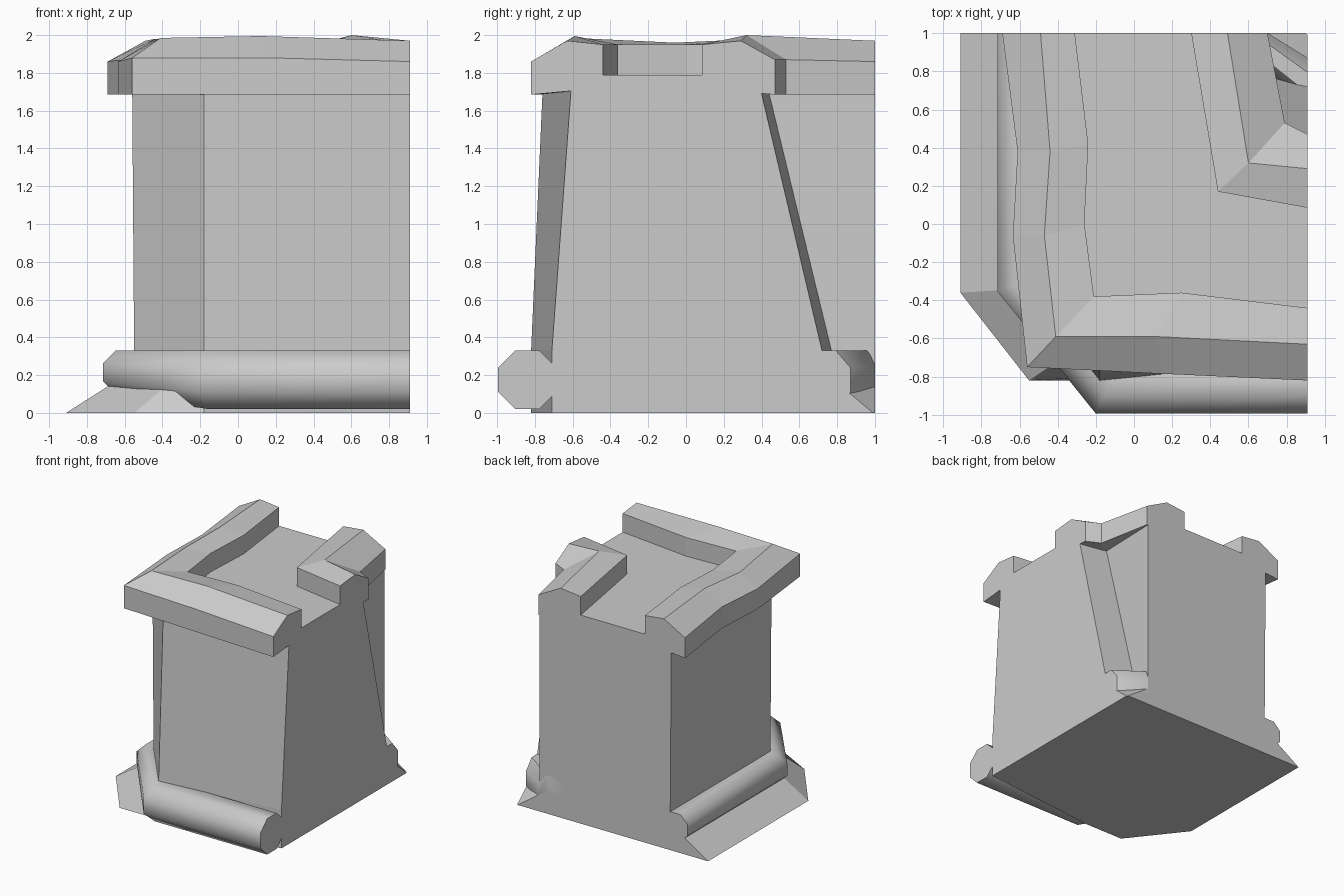
import bpy, bmesh, math

cube = bpy.data.objects.get("Cube")
if cube:
    bpy.data.objects.remove(cube, do_unlink=True)

stone = bpy.data.materials.new("grey_stone")
stone.use_nodes = True
GREY = (0.6, 0.6, 0.6, 1.0)
stone.diffuse_color = GREY
stone.node_tree.nodes["Principled BSDF"].inputs["Base Color"].default_value = GREY


def loft(name, rings, smooth=False):
    """Skin closed rings of equal length and cap both ends."""
    bm = bmesh.new()
    rows = [[bm.verts.new(p) for p in ring] for ring in rings]
    n = len(rows[0])
    for a, b in zip(rows, rows[1:]):
        for i in range(n):
            j = (i + 1) % n
            bm.faces.new((a[i], a[j], b[j], b[i]))
    bm.faces.new(rows[0])
    bm.faces.new(rows[-1])
    bmesh.ops.recalc_face_normals(bm, faces=bm.faces)
    mesh = bpy.data.meshes.new(name)
    bm.to_mesh(mesh)
    bm.free()
    mesh.materials.append(stone)
    obj = bpy.data.objects.new(name, mesh)
    bpy.context.collection.objects.link(obj)
    if smooth:
        bpy.ops.object.select_all(action='DESELECT')
        obj.select_set(True)
        bpy.context.view_layer.objects.active = obj
        bpy.ops.object.shade_smooth_by_angle(angle=math.radians(55))
    return obj


def level(points, z):
    return [(x, y, z) for x, y in points]


# Corner wall: battered body with a bevelled outer corner and a concave inner one
foot = [(-.55, 1), (-.55, -.36), (-.18, -.82), (.91, -.71),
        (.91, .77), (.64, .83), (.69, 1)]
knee = foot[:4] + [(.91, .72), (.64, .77), (.69, 1)]
head = [(-.56, 1), (-.56, -.36), (-.18, -.76), (.91, -.61),
        (.91, .40), (.66, .44), (.69, 1)]
loft("corner_wall", [level(foot, 0), level(knee, .33),
                     level(head, 1.69), level(head, 1.79)])

# Sloping ground skirt
ground = [(-.91, 1), (-.91, -.36), (-.55, -.82), (-.18, -.82),
          (.91, -.71), (.91, .99), (.90, 1)]
skirt_top = [(-.58, 1), (-.58, -.34), (-.30, -.65), (-.16, -.80),
             (.91, -.71), (.91, .74), (.60, 1)]
loft("ground_skirt", [level(ground, 0), level(skirt_top, .21)])


# Parapets: a five sided section swept along outer, ridge and inner lines
def parapet(name, stations):
    rings = []
    for outer, ridge, inner in stations:
        ox, oy, oz = outer
        ix, iy = inner
        rings.append([(ox, oy, 1.685), (ox, oy, oz), ridge,
                      (ix, iy, 1.95), (ix, iy, 1.72)])
    loft(name, rings)


parapet("outer_parapet", [
    ((-.69, 1, 1.86), (-.49, 1, 1.97), (-.31, 1)),
    ((-.61, .38, 1.87), (-.44, .38, 1.98), (-.24, .42)),
    ((-.635, -.06, 1.86), (-.47, -.06, 1.96), (-.26, 0)),
    ((-.56, -.75, 1.88), (-.41, -.59, 1.985), (-.21, -.38)),
    ((.15, -.785, 1.88), (.12, -.59, 1.995), (.25, -.36)),
    ((.91, -.82, 1.86), (.91, -.63, 1.97), (.91, -.44)),
])
parapet("inner_parapet", [
    ((.70, 1, 1.86), (.49, 1, 1.97), (.30, 1)),
    ((.79, .53, 1.87), (.60, .32, 2.0), (.44, .17)),
    ((.91, .47, 1.87), (.91, .29, 1.97), (.91, .085)),
])


# Rounded plinth mouldings: eight sided tubes with mitred corners
def moulding(name, stations):
    rings = []
    for (x, y, z), (mx, my), r in stations:
        ring = []
        for k in range(8):
            a = math.radians(22.5 + 45 * k)
            c = r * math.cos(a)
            ring.append((x + mx * c, y + my * c, z + r * math.sin(a)))
        rings.append(ring)
    loft(name, rings, smooth=True)


moulding("outer_moulding", [
    ((-.60, 1, .215), (-1, 0), .125),
    ((-.60, -.31, .215), (-1, -.38), .125),
    ((-.13, -.84, .175), (-.45, -1), .167),
    ((.91, -.84, .175), (0, -1), .167),
])
moulding("inner_moulding", [
    ((.91, .74, .175), (0, .85), .167),
    ((.57, 1, .175), (.85, 0), .167),
])
